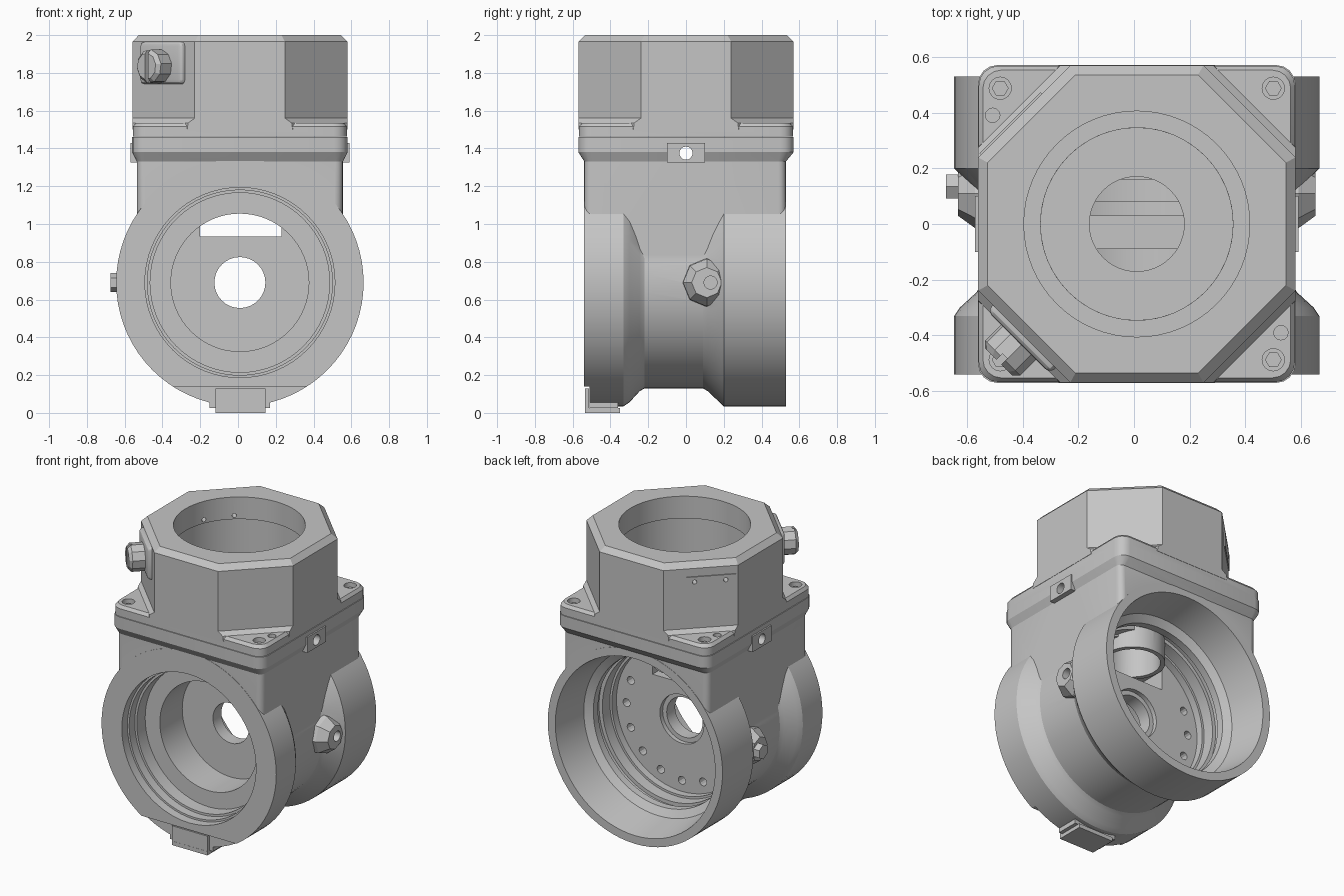
import bpy, bmesh
from math import pi, cos, sin, radians
from mathutils import Vector, Matrix

if "Cube" in bpy.data.objects:
    bpy.data.objects.remove(bpy.data.objects["Cube"], do_unlink=True)

CX = 0.01                                # centre line of the casting
HUB = Vector((CX, 0, 0.69))              # centre of the drum
AXIS = Vector((CX, 0, 0))                # foot of the vertical bore
X, Y, Z = Vector((1, 0, 0)), Vector((0, 1, 0)), Vector((0, 0, 1))

grey = bpy.data.materials.new("cast_grey")
grey.use_nodes = True
grey.diffuse_color = (0.56, 0.56, 0.56, 1)
grey.node_tree.nodes["Principled BSDF"].inputs["Base Color"].default_value = grey.diffuse_color


def finish(name, bm):
    bmesh.ops.recalc_face_normals(bm, faces=bm.faces)
    mesh = bpy.data.meshes.new(name)
    bm.to_mesh(mesh)
    bm.free()
    mesh.materials.append(grey)
    ob = bpy.data.objects.new(name, mesh)
    bpy.context.collection.objects.link(ob)
    return ob


def loft(name, rings):
    """Closed solid skinned through matching rings of points."""
    bm = bmesh.new()
    loops = [[bm.verts.new(p) for p in ring] for ring in rings]
    n = len(loops[0])
    for a, b in zip(loops, loops[1:]):
        for i in range(n):
            j = (i + 1) % n
            bm.faces.new((a[i], a[j], b[j], b[i]))
    bm.faces.new(loops[0])
    bm.faces.new(loops[-1])
    return finish(name, bm)


def lathe(name, profile, origin, axis, n=64):
    """Solid of revolution; profile holds (radius, distance along axis)."""
    turn = Z.rotation_difference(axis.normalized())
    return loft(name, [[origin + turn @ Vector((r * cos(2 * pi * i / n), r * sin(2 * pi * i / n), t))
                        for i in range(n)] for r, t in profile])


def outline(hx, hy, cy, cut, z, steps):
    """Rectangle with rounded corners, or chamfered ones when steps is 1."""
    points = []
    for q, (sx, sy) in enumerate(((1, 1), (-1, 1), (-1, -1), (1, -1))):
        for i in range(steps + 1):
            a = (q + i / steps) * pi / 2
            points.append((CX + sx * (hx - cut) + cut * cos(a),
                           cy + sy * (hy - cut) + cut * sin(a), z))
    return points


def box(name, low, high, angle=0, bevel=0):
    """Box between two corners, turned about the vertical centre line."""
    low, high = Vector(low), Vector(high)
    bm = bmesh.new()
    bmesh.ops.create_cube(bm, size=1)
    bmesh.ops.scale(bm, vec=high - low, verts=bm.verts)
    bmesh.ops.translate(bm, vec=(low + high) / 2, verts=bm.verts)
    if bevel:
        bmesh.ops.bevel(bm, geom=bm.edges[:], offset=bevel, segments=3, profile=0.5, affect='EDGES')
    if angle:
        bmesh.ops.transform(bm, matrix=Matrix.Translation(AXIS) @ Matrix.Rotation(radians(angle), 4, 'Z'),
                            verts=bm.verts)
    return finish(name, bm)


def combine(target, tool, operation):
    mod = target.modifiers.new("combine", 'BOOLEAN')
    mod.operation, mod.solver, mod.object = operation, 'EXACT', tool
    bpy.context.view_layer.objects.active = target
    bpy.ops.object.modifier_apply(modifier=mod.name)
    bpy.data.objects.remove(tool, do_unlink=True)


def add(target, tool):
    combine(target, tool, 'UNION')


def cut(target, tool):
    combine(target, tool, 'DIFFERENCE')


# Lower casting: waisted drum, square neck flaring into a flange
body = lathe("lower_housing", [(0.655, -0.54), (0.655, -0.33), (0.635, -0.3), (0.575, -0.245),
                               (0.56, -0.22), (0.56, 0.09), (0.575, 0.115), (0.655, 0.2),
                               (0.655, 0.53)], HUB, Y, 72)
add(body, loft("neck", [outline(0.545, 0.533, -0.005, 0.04, 0.69, 4),
                        outline(0.545, 0.533, -0.005, 0.04, 1.33, 4),
                        outline(0.57, 0.57, 0, 0.07, 1.38, 4),
                        outline(0.57, 0.57, 0, 0.07, 1.46, 4)]))

# Side bosses on the drum and square lugs under the flange
for side in (1, -1):
    add(body, lathe("side_boss", [(0.14, 0.45), (0.125, 0.58), (0.08, 0.642)],
                    HUB + Y * 0.11, X * side, 8))
    lug = sorted((CX + side * 0.5, CX + side * 0.58))
    add(body, box("lug", (lug[0], -0.1, 1.325), (lug[1], 0.1, 1.43)))
cut(body, lathe("boss_hole", [(0.035, 0.58), (0.035, 0.7)], HUB + Y * 0.13, X, 16))

# Foot pad below the front rim, with a relieved front face
add(body, box("foot_pad", (-0.15, -0.53, 0.025), (0.17, -0.36, 0.16)))
cut(body, box("rim_relief", (-0.6, -0.7, -0.1), (0.6, -0.512, 0.14)))

# Stepped front and rear bores leaving a middle wall
cut(body, lathe("front_bore", [(0.365, -0.09), (0.365, -0.33), (0.475, -0.33), (0.475, -0.42),
                               (0.49, -0.42), (0.49, -0.48), (0.503, -0.48), (0.503, -0.6)], HUB, Y))
cut(body, lathe("rear_bore", [(0.49, 0.03), (0.49, 0.08), (0.505, 0.08), (0.505, 0.16), (0.53, 0.16),
                              (0.53, 0.2), (0.51, 0.2), (0.51, 0.25), (0.56, 0.28), (0.61, 0.6)], HUB, Y, 72))
cut(body, lathe("shaft_hole", [(0.135, -0.2), (0.135, 0), (0.165, 0), (0.165, 0.2)], HUB, Y, 32))
cut(body, box("wall_window", (-0.2, -0.15, 0.935), (0.23, 0.15, 1.07)))

# Bolt circle on the rear face of the wall
for i in range(16):
    a = radians(22.5 * i)
    if sin(a) < 0.5:
        spot = HUB + Vector((cos(a), 0, sin(a))) * 0.415
        cut(body, lathe("bolt_hole", [(0.027, -0.03), (0.027, 0.12)], spot, Y, 12))

# Vertical tube, passage up to the cover and cross hole through the lugs
add(body, lathe("tube", [(0.2, 1.06), (0.2, 1.31)], AXIS, Z, 40))
cut(body, lathe("passage", [(0.17, 0.98), (0.17, 1.33), (0.345, 1.33), (0.345, 1.6)], AXIS, Z, 48))
cut(body, lathe("lug_hole", [(0.035, -0.7), (0.035, 0.7)], AXIS + Z * 1.375, X, 16))

# Cover: flange plate, octagonal turret with flared foot, and plug lobe
cover = loft("upper_cover", [outline(0.567, 0.567, 0, 0.07, 1.462, 4),
                             outline(0.567, 0.567, 0, 0.07, 1.515, 4),
                             outline(0.552, 0.552, 0, 0.065, 1.535, 4)])
add(cover, loft("turret", [outline(0.569, 0.569, 0, 0.29, 1.5, 1),
                           outline(0.569, 0.569, 0, 0.295, 1.535, 1),
                           outline(0.569, 0.569, 0, 0.33, 1.56, 1),
                           outline(0.569, 0.569, 0, 0.33, 1.965, 1),
                           outline(0.535, 0.535, 0, 0.315, 2.0, 1)]))
add(cover, box("plug_lobe", (0.4, -0.16, 1.74), (0.6, 0.16, 1.965), 225, 0.025))
cut(cover, lathe("cover_bore", [(0.345, 1.3), (0.345, 1.5), (0.415, 1.5), (0.415, 1.85),
                                (0.405, 1.85), (0.405, 2.1)], AXIS, Z))

# Corner screw holes with hexagonal heads, and two dowel holes
for sx in (1, -1):
    for sy in (1, -1):
        spot = AXIS + Vector((sx * 0.49, sy * 0.487, 0))
        cut(cover, lathe("screw_hole", [(0.04, 1.49), (0.04, 1.6)], spot, Z, 16))
        lathe("corner_screw", [(0.03, 1.48), (0.03, 1.51)], spot, Z, 6)
    cut(cover, lathe("dowel_hole", [(0.026, 1.49), (0.026, 1.6)],
                     AXIS + Vector((sx * 0.517, -sx * 0.39, 0)), Z, 12))

# Thin plate on the rear chamfer, with two holes through the wall
add(cover, box("tag_plate", (0.55, -0.09, 1.81), (0.578, 0.22, 1.91), 135))
back = Vector((-1, 1, 0)).normalized()
along = Vector((-1, -1, 0)).normalized()
for offset in (-0.04, 0.155):
    cut(cover, lathe("tag_hole", [(0.014, 0.3), (0.014, 0.7)],
                     AXIS + Z * 1.875 + along * offset, back, 12))

# Slotted plug on the cover and hexagonal plug on the drum
plug = lathe("cover_plug", [(0.09, 0.58), (0.09, 0.68), (0.07, 0.7)], AXIS + Z * 1.835, along, 10)
cut(plug, box("slot", (0.67, -0.012, 1.7), (0.75, 0.012, 2.0), 225))
lathe("side_plug", [(0.05, 0.6), (0.05, 0.685)], HUB + Y * 0.135, -X, 6)

# Angle bracket under the front rim
bracket = box("foot_bracket", (-0.12, -0.535, 0), (0.145, -0.35, 0.027))
add(bracket, box("bracket_upright", (-0.12, -0.534, 0.01), (0.145, -0.513, 0.13)))

# Smooth the round parts and keep hard edges
bpy.ops.object.select_all(action='DESELECT')
for ob in (body, cover):
    ob.select_set(True)
bpy.context.view_layer.objects.active = body
bpy.ops.object.shade_smooth_by_angle(angle=radians(25))
